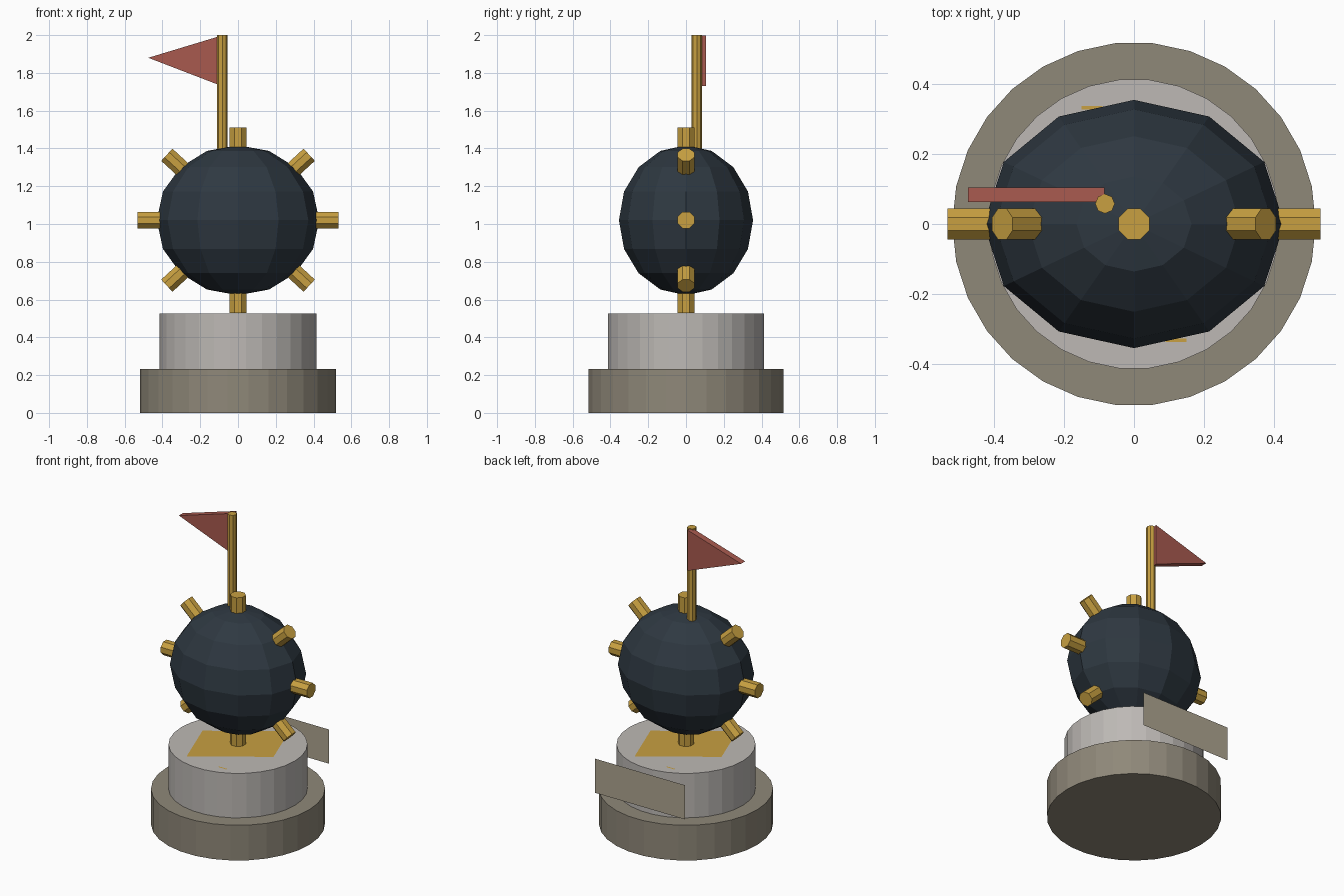
import bpy, bmesh, math
from mathutils import Matrix, Vector

if "Cube" in bpy.data.objects:
    bpy.data.objects.remove(bpy.data.objects["Cube"])


def mat(name, r, g, b):
    m = bpy.data.materials.new(name)
    lin = lambda c: ((c / 255 + 0.055) / 1.055) ** 2.4
    m.diffuse_color = (lin(r), lin(g), lin(b), 1)
    m.use_nodes = True
    m.node_tree.nodes["Principled BSDF"].inputs["Base Color"].default_value = m.diffuse_color
    return m


STONE = mat("dark_stone", 143, 136, 121)
PALE = mat("pale_stone", 189, 185, 181)
IRON = mat("dark_iron", 46, 56, 65)
GOLD = mat("gold", 200, 160, 65)
RED = mat("flag_red", 168, 90, 79)
TAN = mat("tan_plaque", 174, 164, 144)


def finish(name, bm, material):
    me = bpy.data.meshes.new(name)
    bm.to_mesh(me)
    bm.free()
    me.materials.append(material)
    ob = bpy.data.objects.new(name, me)
    bpy.context.collection.objects.link(ob)
    return ob


def rod(name, a, b, radius, sides, material, turn=0.0):
    """Flat-shaded prism from point a to point b."""
    a, b = Vector(a), Vector(b)
    d = b - a
    angle = math.atan2(d.x, d.z)  # all rods lie in an xz plane
    bm = bmesh.new()
    bmesh.ops.create_cone(bm, cap_ends=True, segments=sides, radius1=radius,
                          radius2=radius, depth=d.length,
                          matrix=Matrix.Translation((a + b) / 2)
                          @ Matrix.Rotation(angle, 4, 'Y')
                          @ Matrix.Rotation(turn, 4, 'Z'))
    return finish(name, bm, material)


def sheet(name, pts, material, depth=None):
    """Polygon, optionally extruded along a vector."""
    bm = bmesh.new()
    f = bm.faces.new([bm.verts.new(p) for p in pts])
    if depth:
        r = bmesh.ops.extrude_face_region(bm, geom=[f], use_keep_orig=True)
        vs = [v for v in r["geom"] if isinstance(v, bmesh.types.BMVert)]
        bmesh.ops.translate(bm, verts=vs, vec=depth)
        bmesh.ops.recalc_face_normals(bm, faces=bm.faces)
    return finish(name, bm, material)


# Stepped pedestal
rod("lower_plinth", (0, 0, 0), (0, 0, 0.232), 0.52, 30, STONE, math.pi / 2)
rod("upper_plinth", (0, 0, 0.22), (0, 0, 0.525), 0.415, 30, PALE, math.pi / 2)

# Gold inlay on the plinth top
sheet("top_inlay", [(-0.15, -0.32, 0.527), (0.28, -0.03, 0.527),
                    (0.15, 0.32, 0.527), (-0.28, 0.03, 0.527)], GOLD)
for s in (1, -1):
    sheet("inlay_dash", [(s * x, s * y, 0.527) for x, y in
                         ((0.09, -0.337), (0.15, -0.337), (0.15, -0.327), (0.09, -0.327))], GOLD)

# Thin plaque standing behind the plinth
sheet("back_plaque", [(0.327, 0.48, 0.30), (-0.327, 0.48, 0.30),
                      (-0.327, 0.48, 0.525), (0.327, 0.48, 0.525)], TAN)

# Faceted ball
C = Vector((0, 0, 1.02))
bm = bmesh.new()
bmesh.ops.create_uvsphere(bm, u_segments=12, v_segments=8, radius=1,
                          matrix=Matrix.Translation(C)
                          @ Matrix.Diagonal((0.43, 0.355, 0.397, 1)))
finish("ball", bm, IRON)

# Eight spikes around the ball
for i in range(8):
    t = i * math.pi / 4
    tip = Vector((0.533 * math.sin(t), 0, 0.49 * math.cos(t)))
    rod(f"spike_{i + 1}", C + tip * 0.55, C + tip, 0.0475, 8, GOLD, math.pi / 8)

# Flagpole and pennant
rod("flagpole", (-0.083, 0.058, 1.3), (-0.083, 0.058, 2.0), 0.028, 8, GOLD)
sheet("pennant", [(-0.085, 0.063, 1.998), (-0.085, 0.063, 1.73), (-0.475, 0.063, 1.88)],
      RED, (0, 0.042, 0))
